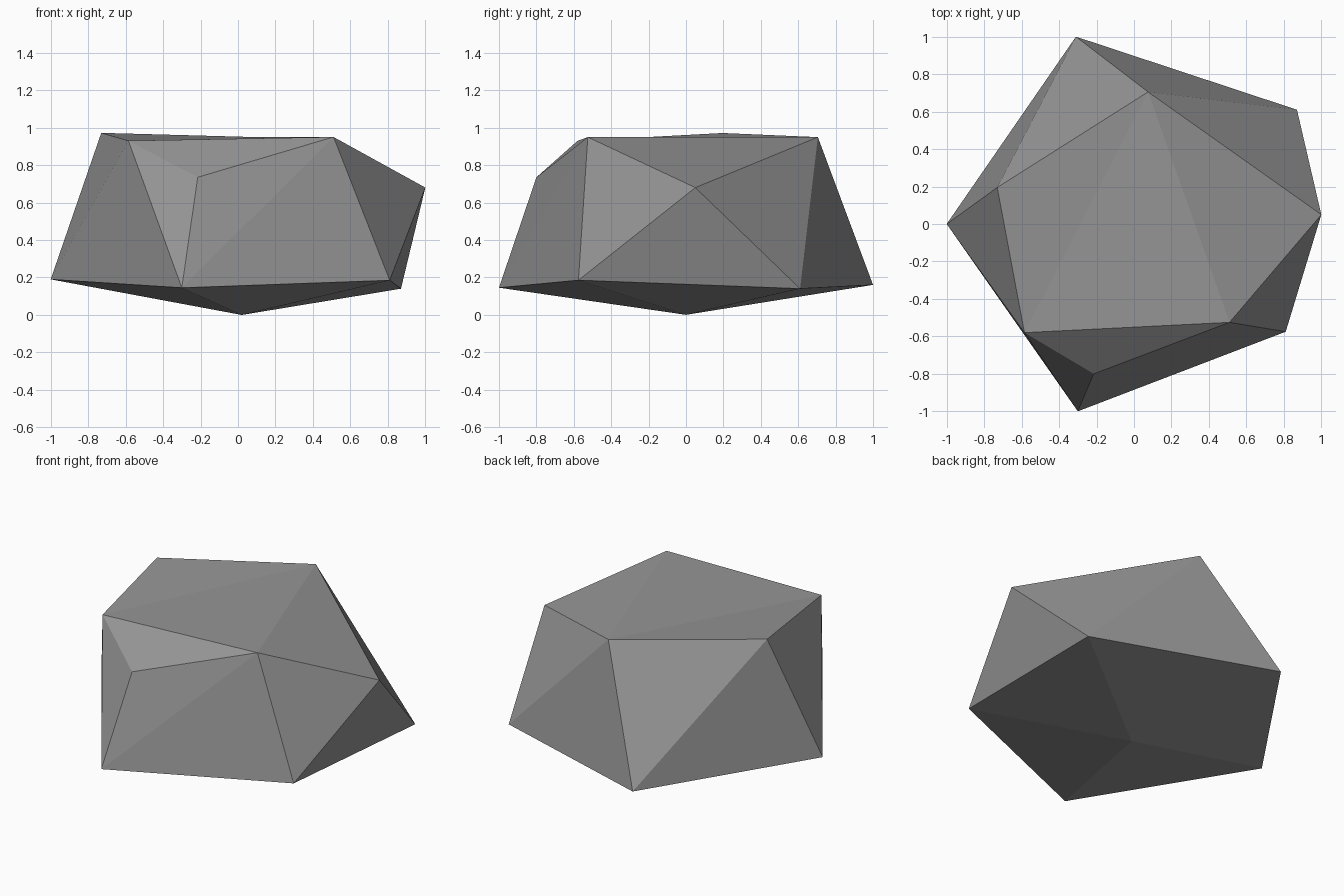
import bpy, bmesh

if "Cube" in bpy.data.objects:
    bpy.data.objects.remove(bpy.data.objects["Cube"])

# Corner points of the boulder
foot = [(0.02, 0.0, 0.0)]
low_ring = [(-0.31, 1.0, 0.16), (0.87, 0.61, 0.14), (0.81, -0.575, 0.185),
            (-0.30, -1.0, 0.145), (-1.0, 0.0, 0.19)]
upper = [(0.075, 0.705, 0.95), (-0.585, -0.58, 0.93), (-0.215, -0.80, 0.735),
         (0.51, -0.525, 0.95), (1.0, 0.05, 0.68)]
crest = (-0.73, 0.195, 0.92)
crest_height = 0.972

# Faceted hull around the points
bm = bmesh.new()
for p in foot + low_ring + upper:
    bm.verts.new(p)
peak = bm.verts.new(crest)
bmesh.ops.convex_hull(bm, input=bm.verts[:])

# Lift the crest after hulling, leaving a shallow crease across the top
peak.co.z = crest_height
bmesh.ops.triangulate(bm, faces=bm.faces[:])
bmesh.ops.recalc_face_normals(bm, faces=bm.faces[:])

mesh = bpy.data.meshes.new("boulder")
bm.to_mesh(mesh)
bm.free()

# Plain stone grey
stone = bpy.data.materials.new("stone grey")
stone.diffuse_color = (0.30, 0.30, 0.30, 1.0)
stone.use_nodes = True
stone.node_tree.nodes["Principled BSDF"].inputs["Base Color"].default_value = stone.diffuse_color
mesh.materials.append(stone)

boulder = bpy.data.objects.new("boulder", mesh)
bpy.context.collection.objects.link(boulder)
